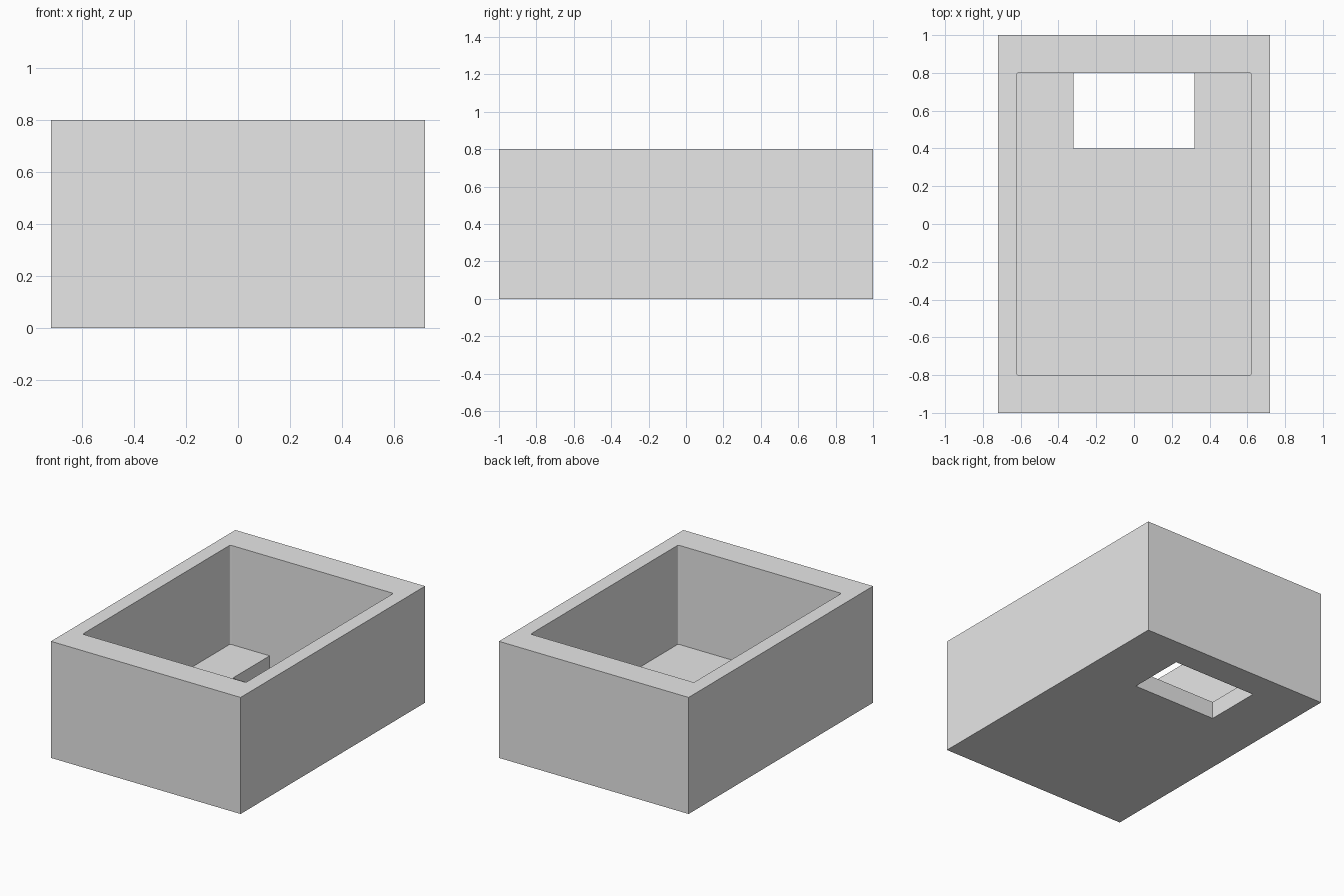
import bpy
import bmesh

if "Cube" in bpy.data.objects:
    bpy.data.objects.remove(bpy.data.objects["Cube"], do_unlink=True)

HALF_WIDTH, HALF_LENGTH, HEIGHT = 0.72, 1.0, 0.8
POCKET_X, POCKET_Y, FLOOR = 0.62, 0.8, 0.12

grey = bpy.data.materials.new("light grey")
grey.use_nodes = True
grey.diffuse_color = (0.8, 0.8, 0.8, 1)
grey.node_tree.nodes["Principled BSDF"].inputs["Base Color"].default_value = (0.8, 0.8, 0.8, 1)


def box(name, low, high, corner=0):
    """Box between two corners, optionally with rounded upright edges."""
    bm = bmesh.new()
    bmesh.ops.create_cube(bm, size=1)
    for v in bm.verts:
        v.co = [high[i] if v.co[i] > 0 else low[i] for i in range(3)]
    if corner:
        upright = [e for e in bm.edges if abs(e.verts[0].co.z - e.verts[1].co.z) > 0.1]
        bmesh.ops.bevel(bm, geom=upright, offset=corner, segments=3,
                        profile=0.5, affect='EDGES')
    mesh = bpy.data.meshes.new(name)
    bm.to_mesh(mesh)
    bm.free()
    mesh.materials.append(grey)
    obj = bpy.data.objects.new(name, mesh)
    bpy.context.collection.objects.link(obj)
    return obj


def cut(target, cutter):
    """Subtract the cutter from the target and remove it."""
    mod = target.modifiers.new("cut", 'BOOLEAN')
    mod.operation = 'DIFFERENCE'
    mod.solver = 'EXACT'
    mod.object = cutter
    bpy.context.view_layer.objects.active = target
    bpy.ops.object.modifier_apply(modifier=mod.name)
    bpy.data.objects.remove(cutter, do_unlink=True)


# Solid block
tray = box("open_box", (-HALF_WIDTH, -HALF_LENGTH, 0), (HALF_WIDTH, HALF_LENGTH, HEIGHT))

# Deep pocket open at the top
cut(tray, box("pocket_cutter", (-POCKET_X, -POCKET_Y, FLOOR),
              (POCKET_X, POCKET_Y, HEIGHT + 0.2), corner=0.01))

# Rectangular opening through the floor, flush with the back wall
cut(tray, box("opening_cutter", (-0.32, 0.4, -0.2), (0.32, POCKET_Y, FLOOR + 0.2)))
